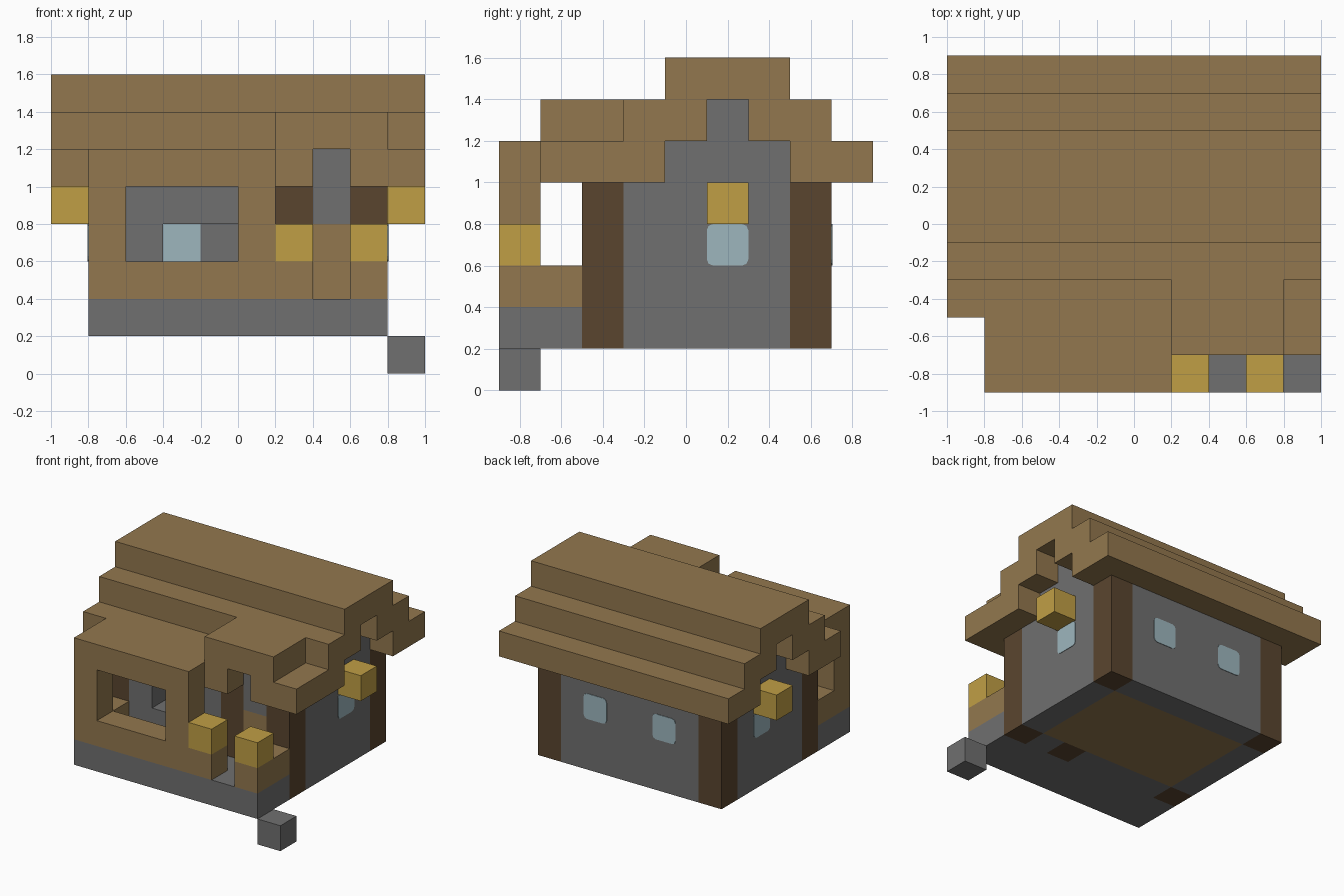
import bpy, bmesh
from mathutils import Vector

default = bpy.data.objects.get("Cube")
if default:
    bpy.data.objects.remove(default)


def material(name, rgb):
    m = bpy.data.materials.new(name)
    m.use_nodes = True
    colour = (*rgb, 1)
    m.diffuse_color = colour
    m.node_tree.nodes["Principled BSDF"].inputs["Base Color"].default_value = colour
    return m


PLANK = material("plank_brown", (.29, .187, .077))
STONE = material("stone_grey", (.162, .162, .162))
LOG = material("log_dark_brown", (.102, .06, .028))
LAMP = material("lamp_gold", (.527, .345, .06))
GLASS = material("glass_pale_blue", (.34, .47, .515))


def blocks(name, mat, *spans, round_axis=None):
    """One object from boxes, each given as (x0, x1, y0, y1, z0, z1)."""
    bm = bmesh.new()
    for s in spans:
        lo, hi = Vector(s[::2]), Vector(s[1::2])
        made = bmesh.ops.create_cube(bm, size=1)["verts"]
        bmesh.ops.scale(bm, verts=made, vec=hi - lo)
        bmesh.ops.translate(bm, verts=made, vec=(lo + hi) / 2)
    if round_axis is not None:
        edges = [e for e in bm.edges
                 if abs((e.verts[0].co - e.verts[1].co)[round_axis]) > .001]
        bmesh.ops.bevel(bm, geom=edges, offset=.03, segments=2, profile=.5,
                        affect='EDGES')
    mesh = bpy.data.meshes.new(name)
    bm.to_mesh(mesh)
    bm.free()
    mesh.materials.append(mat)
    obj = bpy.data.objects.new(name, mesh)
    bpy.context.collection.objects.link(obj)
    return obj


# Base: plank floor, porch slab and step
blocks("floor", PLANK, (-.6, .6, -.3, .5, .2, .4))
blocks("porch_slab", STONE, (-.8, .8, -.9, -.5, .2, .4))
blocks("step", STONE, (.8, 1, -.9, -.7, 0, .2))

# Corner logs and door-side log
for i, (x, y) in enumerate([(-.8, -.5), (.2, -.5), (.6, -.5), (-.8, .5), (.6, .5)]):
    blocks(f"log_{i + 1}", LOG, (x, x + .2, y, y + .2, .2, 1))

# Walls, with a wide opening in the front one
blocks("back_wall", STONE, (-.6, .6, .5, .7, .2, 1))
blocks("front_wall", STONE,
       (-.6, .2, -.5, -.3, .2, .6), (-.6, .2, -.5, -.3, .8, 1),
       (-.6, -.4, -.5, -.3, .6, .8), (0, .2, -.5, -.3, .6, .8))
blocks("door_sill", STONE, (.4, .6, -.5, -.3, .2, .4))
blocks("door", PLANK, (.4, .6, -.5, -.3, .4, .8))
blocks("door_lintel", STONE, (.4, .6, -.5, -.3, .8, 1.2))

# Side walls with gables, panes and lamps
for side, x0, x1 in (("right", -.8, -.6), ("left", .6, .8)):
    blocks(side + "_wall", STONE, (x0, x1, -.3, .5, .2, 1),
           (x0, x1, -.1, .5, 1, 1.2), (x0, x1, .1, .3, 1.2, 1.4))
    s = 1 if x0 > 0 else -1
    blocks(side + "_pane", GLASS, (s * .8 - .004, s * .8 + .004, .1, .3, .6, .8),
           round_axis=0)
    blocks(side + "_inner_pane", GLASS,
           (s * .6 - .004, s * .6 + .004, .1, .3, .6, .8))
    blocks(side + "_lamp", LAMP, (s * .9 - .1, s * .9 + .1, .1, .3, .8, 1))

# Back panes
for i, x in enumerate((-.4, .2)):
    blocks(f"back_pane_{i + 1}", GLASS, (x, x + .2, .696, .704, .6, .8), round_axis=1)
    blocks(f"back_inner_pane_{i + 1}", GLASS, (x, x + .2, .496, .504, .6, .8))

# Stepped main roof, mirrored about the ridge at y = 0.2
RIDGE = .2
blocks("roof_ridge", PLANK, (-1, 1, RIDGE - .3, RIDGE + .3, 1.4, 1.6))
for name, s in (("back", 1), ("front", -1)):
    y0, y1 = sorted((RIDGE + s * .1, RIDGE + s * .5))
    blocks(name + "_roof_upper", PLANK, (-1, 1, y0, y1, 1.2, 1.4))
blocks("back_roof_lower", PLANK, (-1, 1, .5, .9, 1, 1.2))
blocks("front_roof_lower", PLANK, (-1, 1, -.3, -.1, 1, 1.2),
       (-1, .4, -.5, -.3, 1, 1.2), (.6, 1, -.5, -.3, 1, 1.2))

# Small gable over the door
blocks("door_gable", PLANK, (.2, .8, -.7, -.3, 1.2, 1.4),
       (.2, .4, -.7, -.5, 1, 1.2), (.6, 1, -.7, -.5, 1, 1.2))

# Porch bay with framed opening
blocks("bay_roof", PLANK, (-.8, .2, -.9, -.5, 1, 1.2))
blocks("bay_front", PLANK, (-.8, .2, -.9, -.7, .4, .6),
       (-.8, -.6, -.9, -.7, .6, 1), (0, .2, -.9, -.7, .6, 1))
blocks("bay_side_rail", PLANK, (-.8, -.6, -.7, -.5, .4, .6))

# Entrance posts with lamps, and the side rail
for i, x in enumerate((.2, .6)):
    blocks(f"entrance_post_{i + 1}", PLANK, (x, x + .2, -.9, -.7, .4, .6))
    blocks(f"entrance_lamp_{i + 1}", LAMP, (x, x + .2, -.9, -.7, .6, .8))
blocks("entrance_side_rail", PLANK, (.6, .8, -.7, -.5, .4, .6))
